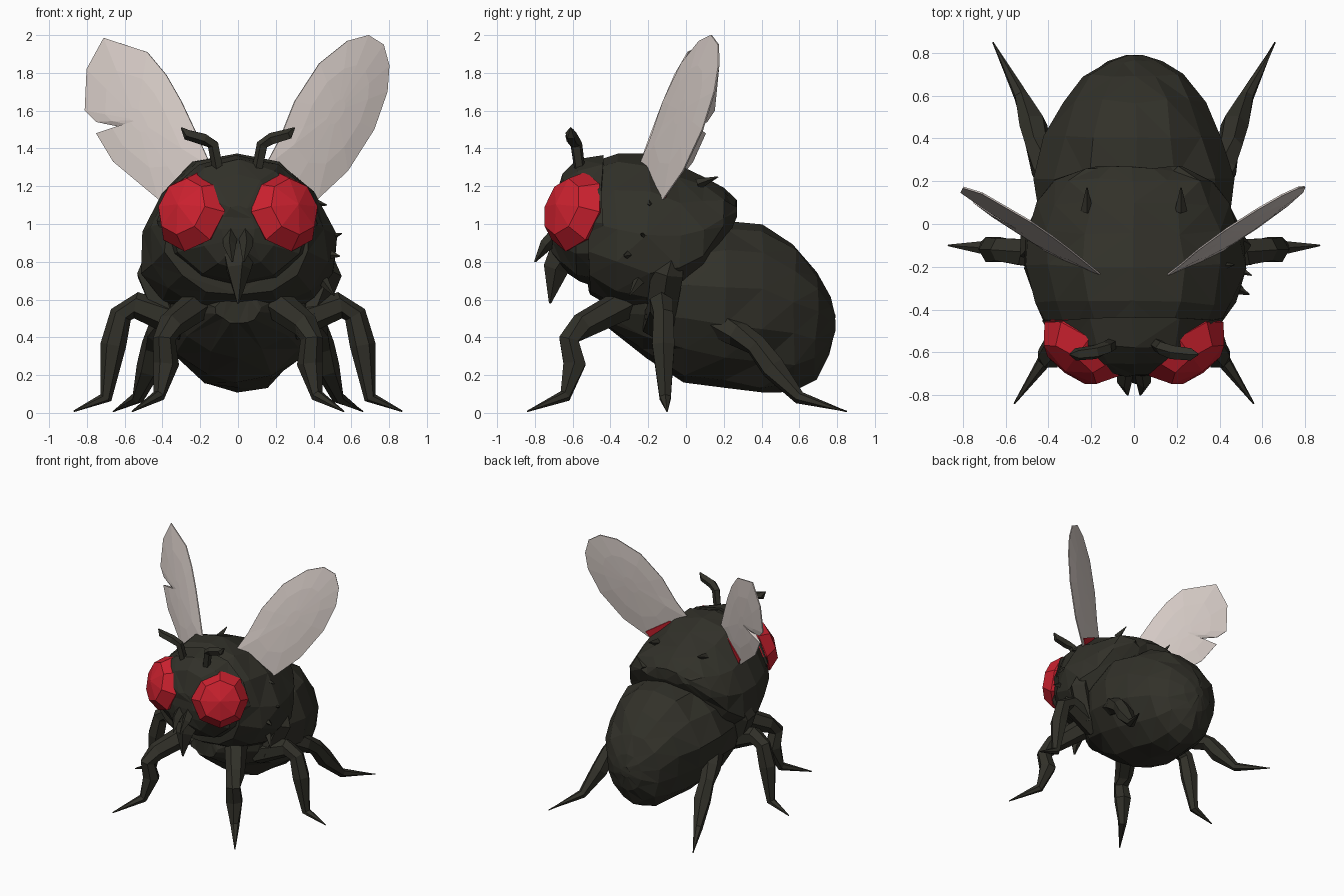
import bpy, bmesh, math, random
from mathutils import Vector, Euler

if "Cube" in bpy.data.objects:
    bpy.data.objects.remove(bpy.data.objects["Cube"])

random.seed(4)


def material(name, rgb):
    m = bpy.data.materials.new(name)
    m.diffuse_color = (*rgb, 1)
    m.use_nodes = True
    m.node_tree.nodes["Principled BSDF"].inputs["Base Color"].default_value = m.diffuse_color
    return m


SHELL = material("dark_shell", (0.031, 0.030, 0.022))
RED = material("eye_red", (0.60, 0.015, 0.028))
WING = material("wing_grey", (0.69, 0.615, 0.58))


def finish(bm, name, mat):
    bmesh.ops.recalc_face_normals(bm, faces=bm.faces)
    me = bpy.data.meshes.new(name)
    bm.to_mesh(me)
    bm.free()
    me.materials.append(mat)
    ob = bpy.data.objects.new(name, me)
    bpy.context.collection.objects.link(ob)
    return ob


def loft(name, rings, mat):
    """Skin a list of equal-length point rings and cap both ends."""
    bm = bmesh.new()
    loops = [[bm.verts.new(p) for p in r] for r in rings]
    n = len(loops[0])
    for a, b in zip(loops, loops[1:]):
        for i in range(n):
            bm.faces.new((a[i], a[(i + 1) % n], b[(i + 1) % n], b[i]))
    bm.faces.new(loops[0])
    bm.faces.new(loops[-1])
    return finish(bm, name, mat)


def body(name, sections, n=14, jitter=0.014, keel=0.0, waist=0.5):
    """Sections are (y, bottom z, top z, half width); keel narrows the underside,
    waist is the relative height of the widest point."""
    rings = []
    for y, lo, hi, w in sections:
        ring = []
        mid = lo + waist * (hi - lo)
        for i in range(n):
            a = 2 * math.pi * i / n + math.pi / 2
            j = [random.uniform(-jitter, jitter) * min(1, w * 4) for _ in range(3)]
            wide = w * (1 - keel * max(0, -math.sin(a)))
            tall = hi - mid if math.sin(a) > 0 else mid - lo
            ring.append((wide * math.cos(a) + j[0], y + j[1], mid + tall * math.sin(a) + j[2]))
        rings.append(ring)
    ob = loft(name, rings, SHELL)
    # split the skin into irregular flat triangles
    bm = bmesh.new()
    bm.from_mesh(ob.data)
    bmesh.ops.triangulate(bm, faces=bm.faces)
    bm.to_mesh(ob.data)
    bm.free()


def limb(name, pts, radii, sides=6):
    """Tapered faceted tube through the points."""
    pts = [Vector(p) for p in pts]
    rings = []
    for k, p in enumerate(pts):
        d = (pts[min(k + 1, len(pts) - 1)] - pts[max(k - 1, 0)]).normalized()
        ref = Vector((0, 1, 0)) if abs(d.y) < 0.8 else Vector((1, 0, 0))
        u = d.cross(ref).normalized()
        v = d.cross(u)
        rings.append([p + radii[k] * (u * math.cos(t) + v * math.sin(t))
                      for t in (2 * math.pi * i / sides for i in range(sides))])
    return loft(name, rings, SHELL)


# Abdomen, thorax with overhanging rear shelf, and head
body("abdomen", [(-0.44, 0.47, 0.62, 0.12), (-0.22, 0.30, 0.90, 0.37), (0.0, 0.17, 1.0, 0.46),
                 (0.2, 0.12, 1.03, 0.47), (0.4, 0.10, 1.01, 0.42), (0.57, 0.12, 0.90, 0.34),
                 (0.69, 0.18, 0.75, 0.25), (0.76, 0.31, 0.61, 0.13), (0.79, 0.43, 0.52, 0.04)],
     keel=0.15)
body("thorax", [(-0.52, 0.62, 1.32, 0.39), (-0.37, 0.53, 1.37, 0.48), (-0.2, 0.46, 1.37, 0.525),
                (-0.04, 0.50, 1.30, 0.51), (0.1, 0.64, 1.25, 0.46), (0.2, 0.88, 1.18, 0.38),
                (0.26, 1.03, 1.12, 0.22)], waist=0.41)
body("head", [(-0.44, 0.66, 1.36, 0.42), (-0.57, 0.70, 1.33, 0.36),
              (-0.66, 0.76, 1.27, 0.22), (-0.71, 0.84, 1.10, 0.09)], n=12)

# Mouthparts
limb("proboscis", [(0, -0.60, 0.90), (0, -0.69, 0.76), (0, -0.72, 0.58)], [0.11, 0.07, 0.006], 5)

# Wing outlines as (x, z), one per side
RIGHT = [(0.14, 1.30), (0.22, 1.45), (0.30, 1.65), (0.43, 1.85), (0.58, 1.97), (0.69, 2.0),
         (0.77, 1.95), (0.80, 1.84), (0.79, 1.70), (0.72, 1.50), (0.58, 1.28), (0.42, 1.13), (0.26, 1.14)]
LEFT = [(0.14, 1.30), (0.22, 1.48), (0.30, 1.65), (0.38, 1.79), (0.48, 1.91), (0.71, 1.985),
        (0.80, 1.82), (0.81, 1.60), (0.75, 1.54), (0.63, 1.515), (0.75, 1.48),
        (0.66, 1.33), (0.42, 1.13), (0.26, 1.14)]
# Small red patch on the rear of each wing root
ROOT = [(0.22, 1.20), (0.41, 1.135), (0.44, 1.185), (0.27, 1.29)]


def wing_point(x, z, off, s):
    """Point on the slanted wing plane, moved forward by off."""
    y = -0.488 + 0.54 * x + 0.125 * z
    return (s * (x + 0.47 * off), y - 0.875 * off, z + 0.11 * off)


def wing(name, outline, s):
    """Thin lens lying on the wing plane."""
    cx = sum(p[0] for p in outline) / len(outline)
    cz = sum(p[1] for p in outline) / len(outline)

    def ring(scale, off):
        return [wing_point(cx + (x - cx) * scale, cz + (z - cz) * scale, off, s)
                for x, z in outline]
    loft(name, [ring(0.15, 0.022), ring(0.6, 0.017), ring(1, 0.004),
                ring(1, -0.004), ring(0.6, -0.017), ring(0.15, -0.022)], WING)


wing("right_wing", RIGHT, 1)
wing("left_wing", LEFT, -1)

# Leg joints on the right side, from body to toe
LEGS = {
    "front": [(0.18, -0.28, 0.60), (0.36, -0.55, 0.46), (0.39, -0.62, 0.39),
              (0.38, -0.59, 0.26), (0.42, -0.64, 0.09), (0.56, -0.84, 0.008)],
    "middle": [(0.28, -0.15, 0.47), (0.54, -0.13, 0.57), (0.62, -0.12, 0.52),
               (0.66, -0.12, 0.36), (0.70, -0.11, 0.08), (0.87, -0.10, 0.008)],
    "hind": [(0.32, 0.10, 0.52), (0.42, 0.27, 0.42), (0.45, 0.37, 0.36),
             (0.47, 0.46, 0.24), (0.53, 0.60, 0.08), (0.66, 0.85, 0.008)],
}
# Bristles as (base, tip); the first one is on both sides
BRISTLES = [((0.22, 0.06, 1.21), (0.22, 0.17, 1.25)), ((0.46, -0.2, 0.92), (0.55, -0.24, 0.95)),
            ((0.47, -0.3, 0.84), (0.54, -0.33, 0.83)), ((0.38, -0.2, 1.12), (0.47, -0.19, 1.10)),
            ((0.45, -0.25, 0.7), (0.51, -0.3, 0.62))]

for s, side in ((1, "right"), (-1, "left")):
    def flip(pts):
        return [(s * x, y, z) for x, y, z in pts]

    # Coarsely faceted eyes, poles facing forward, turned outward and leaning back
    bm = bmesh.new()
    bmesh.ops.create_uvsphere(bm, u_segments=8, v_segments=4, radius=1)
    turn = Euler((math.radians(-17), 0, math.radians(36))).to_matrix()
    for v in bm.verts:
        p = turn @ Vector((v.co.x * 0.215, -v.co.z * 0.135, v.co.y * 0.22))
        v.co = (s * (p.x + 0.245), p.y - 0.585, p.z + 1.065)
    bmesh.ops.triangulate(bm, faces=bm.faces)
    finish(bm, side + "_eye", RED)

    loft(side + "_wing_root_patch", [[wing_point(x, z, o, s) for x, z in ROOT]
                                     for o in (-0.012, -0.018)], RED)

    for leg, pts in LEGS.items():
        limb(f"{side}_{leg}_leg", flip(pts), [0.09, 0.07, 0.06, 0.068, 0.034, 0.004])
    # Hip plate above the middle leg
    limb(side + "_hip", flip([(0.43, -0.05, 0.90), (0.46, -0.10, 0.74), (0.36, -0.14, 0.48)]),
         [0.04, 0.09, 0.08], 5)
    # Elbowed antennae with a thin pointed tip
    limb(side + "_antenna", flip([(0.10, -0.56, 1.27), (0.13, -0.58, 1.42), (0.18, -0.60, 1.45),
                                  (0.27, -0.61, 1.475), (0.30, -0.61, 1.51)]),
         [0.03, 0.032, 0.034, 0.03, 0.004], 5)
    limb(side + "_palp", flip([(0.04, -0.68, 0.95), (0.045, -0.74, 0.89), (0.03, -0.80, 0.80)]),
         [0.04, 0.035, 0.005], 4)
    for i, (a, b) in enumerate(BRISTLES if s > 0 else BRISTLES[:1]):
        limb(f"{side}_bristle_{i}", flip([a, b]), [0.03, 0.003], 4)
